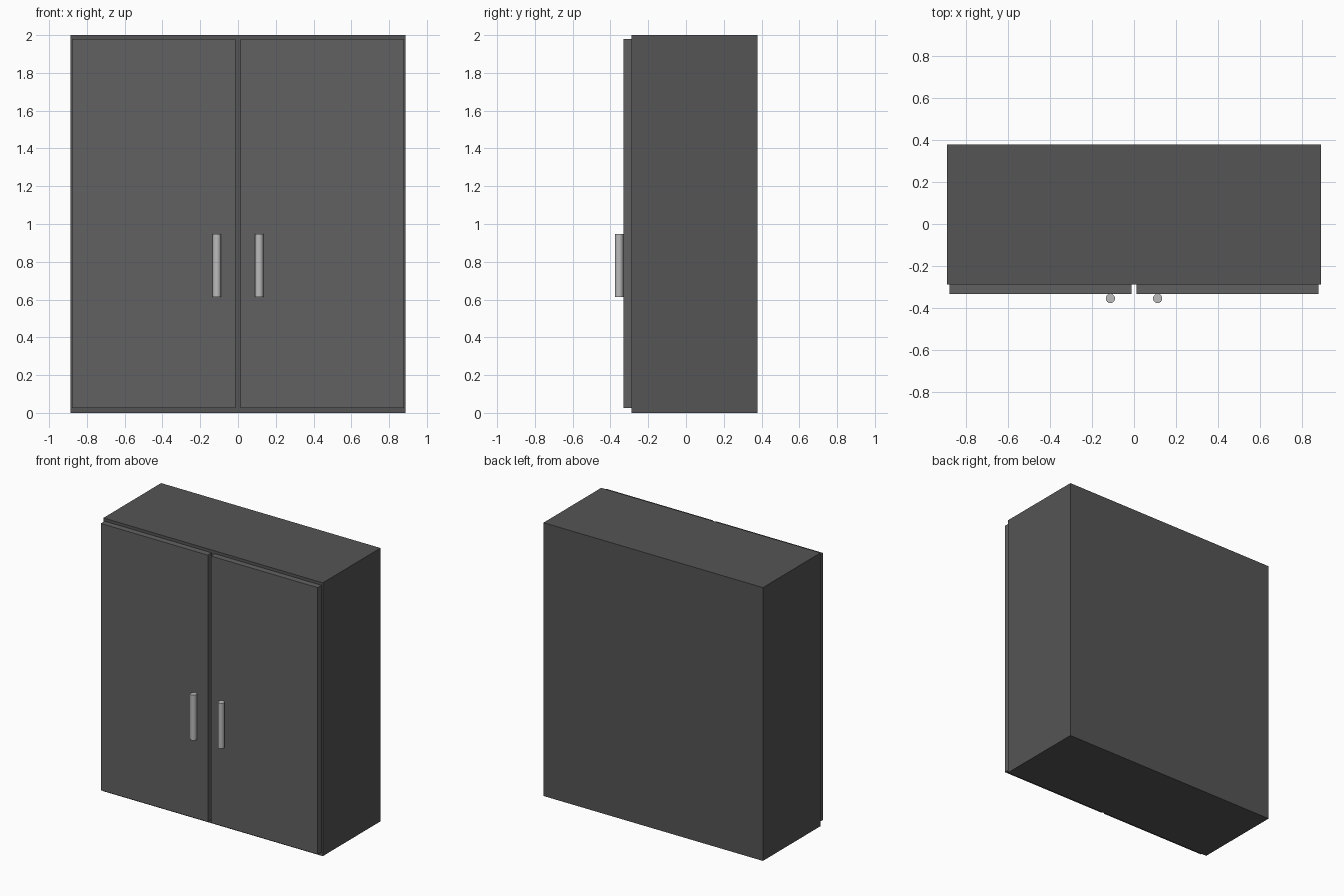
import bpy

if "Cube" in bpy.data.objects:
    bpy.data.objects.remove(bpy.data.objects["Cube"])


def material(name, value):
    m = bpy.data.materials.new(name)
    m.diffuse_color = (value, value, value, 1)
    m.use_nodes = True
    m.node_tree.nodes["Principled BSDF"].inputs["Base Color"].default_value = m.diffuse_color
    return m


def box(name, lo, hi, mat):
    bpy.ops.mesh.primitive_cube_add(size=1, location=[(a + b) / 2 for a, b in zip(lo, hi)])
    ob = bpy.context.object
    ob.name = name
    ob.scale = [b - a for a, b in zip(lo, hi)]
    bpy.ops.object.transform_apply(location=False, rotation=False, scale=True)
    ob.data.materials.append(mat)
    return ob


dark = material("dark_body", 0.09)
door_grey = material("dark_door", 0.12)
metal = material("handle_metal", 0.5)

# Cabinet carcass
box("cabinet_body", (-0.888, -0.288, 0), (0.888, 0.379, 2), dark)

# Mirrored doors with upright round handles
for side, s in (("left", -1), ("right", 1)):
    x0, x1 = sorted((s * 0.012, s * 0.878))
    box(side + "_door", (x0, -0.332, 0.027), (x1, -0.288, 1.979), door_grey)

    bpy.ops.mesh.primitive_cylinder_add(vertices=32, radius=0.022, depth=0.332,
                                        location=(s * 0.112, -0.354, 0.78))
    handle = bpy.context.object
    handle.name = side + "_handle"
    handle.data.materials.append(metal)
    bpy.ops.object.shade_smooth_by_angle()
